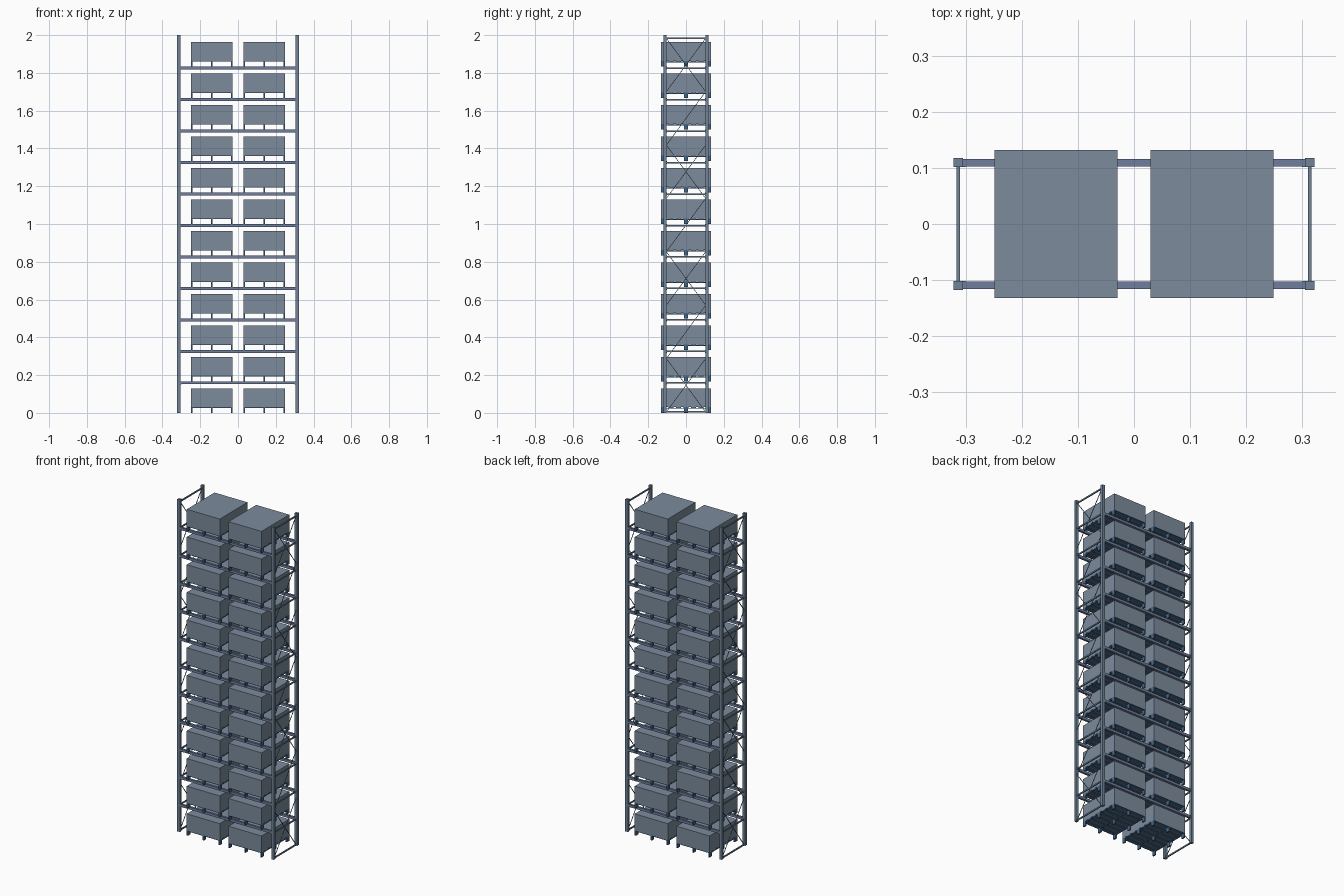
import bpy, bmesh
from mathutils import Vector, Matrix

if "Cube" in bpy.data.objects:
    bpy.data.objects.remove(bpy.data.objects["Cube"])

LEVELS = 12
STEP = 1 / 6


def material(name, rgb):
    mat = bpy.data.materials.new(name)
    mat.diffuse_color = (*rgb, 1)
    mat.use_nodes = True
    mat.node_tree.nodes["Principled BSDF"].inputs["Base Color"].default_value = mat.diffuse_color
    return mat


LOAD = material("load_grey", (0.2, 0.26, 0.33))
STEEL = material("steel_blue", (0.16, 0.23, 0.31))
BEAM = material("beam_blue", (0.16, 0.21, 0.34))
PALLET = material("pallet_blue", (0.06, 0.14, 0.25))


def add_box(bm, x, y, z):
    """Add a box spanning the (low, high) pairs in x, y and z."""
    size = [b - a for a, b in (x, y, z)]
    mid = Vector([(a + b) / 2 for a, b in (x, y, z)])
    bmesh.ops.create_cube(bm, size=1, matrix=Matrix.Translation(mid) @ Matrix.Diagonal((*size, 1)))


def add_rod(bm, p, q, width):
    """Add a thin square bar from p to q."""
    p, q = Vector(p), Vector(q)
    d = q - p
    rot = d.to_track_quat('Z', 'Y').to_matrix().to_4x4()
    bmesh.ops.create_cube(bm, size=1, matrix=Matrix.Translation((p + q) / 2) @ rot
                          @ Matrix.Diagonal((width, width, d.length, 1)))


def finish(name, bm, mat):
    mesh = bpy.data.meshes.new(name)
    bm.to_mesh(mesh)
    bm.free()
    mesh.materials.append(mat)
    obj = bpy.data.objects.new(name, mesh)
    bpy.context.collection.objects.link(obj)
    return obj


def span(c, half):
    return (c - half, c + half)


# End frames: two posts, level struts and alternating cross / single bracing
for side, label in ((-1, "left"), (1, "right")):
    bm = bmesh.new()
    for y in (-0.11, 0.11):
        add_box(bm, span(side * 0.3135, 0.0085), span(y, 0.008), (0, 2))
    finish(label + "_uprights", bm, STEEL)

    bm = bmesh.new()
    x = side * 0.3135
    heights = [0.005, 1.983] + [k * STEP - 0.008 for k in range(1, LEVELS)]
    for z in heights:
        add_box(bm, span(x, 0.003), (-0.102, 0.102), span(z, 0.004))
    panel = 1.978 / 7
    for i in range(7):
        lo, hi = 0.005 + i * panel, 0.005 + (i + 1) * panel
        add_rod(bm, (x, -0.104, lo), (x, 0.104, hi), 0.003)
        if i % 2 == 0:
            add_rod(bm, (x, 0.104, lo), (x, -0.104, hi), 0.003)
    finish(label + "_bracing", bm, STEEL)

# Load beams with end brackets
for k in range(1, LEVELS):
    bm = bmesh.new()
    top = k * STEP
    for y in (-0.109, 0.109):
        add_box(bm, (-0.302, 0.302), span(y, 0.0065), (top - 0.015, top))
        for side in (-1, 1):
            add_box(bm, span(side * 0.3025, 0.003), span(y, 0.0072), (top - 0.0155, top + 0.0005))
    finish(f"beams_{k}", bm, BEAM)

# Pallets and their loads, two per level
for k in range(LEVELS):
    z = k * STEP
    for cx, label in ((-0.139, "left"), (0.139, "right")):
        bm = bmesh.new()
        for i in range(7):      # deck boards
            add_box(bm, span(cx, 0.11), span(-0.119 + i * 0.119 / 3, 0.013), (z + 0.026, z + 0.03))
        for dx in (-0.106, 0, 0.106):
            add_box(bm, span(cx + dx, 0.004), (-0.132, 0.132), (z + 0.022, z + 0.026))
            for y in (-0.121, 0, 0.121):        # feet
                add_box(bm, span(cx + dx, 0.004), span(y, 0.011), (z, z + 0.022))
        finish(f"{label}_pallet_{k}", bm, PALLET)

        bm = bmesh.new()
        add_box(bm, span(cx, 0.11), span(0, 0.132), (z + 0.03, z + 0.13))
        finish(f"{label}_load_{k}", bm, LOAD)
